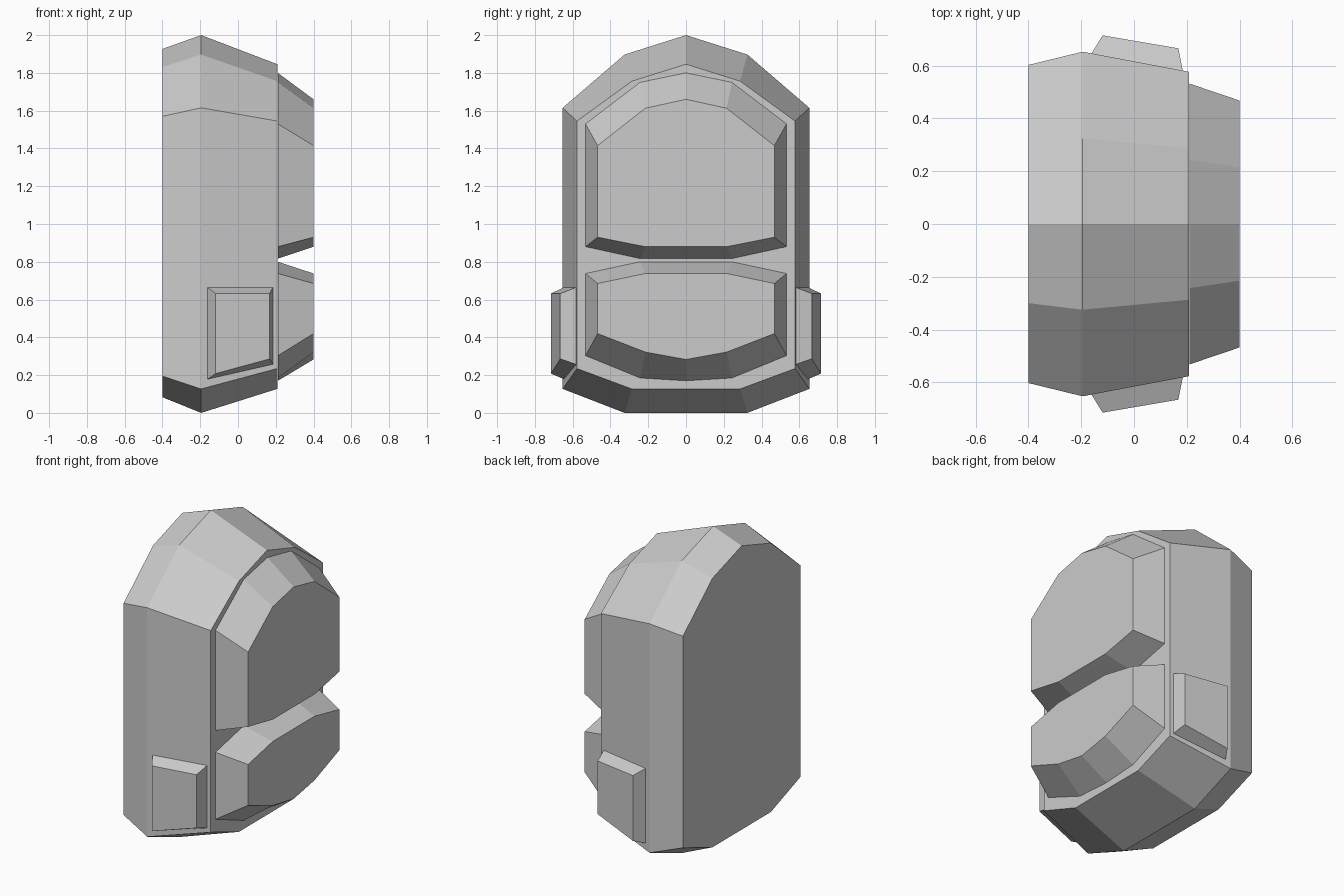
import bpy, bmesh

if "Cube" in bpy.data.objects:
    bpy.data.objects.remove(bpy.data.objects["Cube"])


def loft(name, rings):
    """Bridge closed rings of 3D points and cap both ends."""
    bm = bmesh.new()
    loops = [[bm.verts.new(p) for p in ring] for ring in rings]
    n = len(loops[0])
    for a, b in zip(loops, loops[1:]):
        for i in range(n):
            j = (i + 1) % n
            bm.faces.new((a[i], a[j], b[j], b[i]))
    bm.faces.new(loops[0])
    bm.faces.new(loops[-1])
    bmesh.ops.recalc_face_normals(bm, faces=bm.faces)
    mesh = bpy.data.meshes.new(name)
    bm.to_mesh(mesh)
    bm.free()
    obj = bpy.data.objects.new(name, mesh)
    bpy.context.collection.objects.link(obj)
    return obj


def section(x, half):
    """Mirror a half outline (y, z), ordered top to bottom, across y = 0."""
    right = [(x, y, z) for y, z in half]
    left = [(x, -y, z) for y, z in reversed(half) if y > 0]
    return right + left


# Main pack body: back panel, widest section, front panel
loft("pack_body", [
    section(-0.40, [(0, 1.927), (0.30, 1.83), (0.603, 1.57), (0.603, 0.195), (0.30, 0.083)]),
    section(-0.195, [(0, 2.0), (0.325, 1.897), (0.653, 1.615), (0.653, 0.127), (0.325, 0)]),
    section(0.208, [(0, 1.846), (0.287, 1.756), (0.577, 1.545), (0.577, 0.235), (0.287, 0.127)]),
])

# Upper front pocket
loft("upper_pocket", [
    section(0.211, [(0, 1.80), (0.243, 1.75), (0.532, 1.53), (0.532, 0.88), (0.243, 0.817)]),
    section(0.40, [(0, 1.66), (0.215, 1.613), (0.468, 1.415), (0.468, 0.93), (0.215, 0.88)]),
])

# Lower front pocket
loft("lower_pocket", [
    section(0.211, [(0.243, 0.80), (0.532, 0.738), (0.532, 0.303), (0.243, 0.185), (0, 0.17)]),
    section(0.40, [(0.215, 0.738), (0.468, 0.685), (0.468, 0.42), (0.215, 0.322), (0, 0.283)]),
])

# Side pockets, mirrored left and right
for side, s in (("front", -1), ("back", 1)):
    base = [(-0.162, 0.645, 0.665), (0.185, 0.58, 0.665), (0.185, 0.58, 0.257), (-0.162, 0.645, 0.178)]
    outer = [(-0.119, 0.715, 0.632), (0.168, 0.666, 0.632), (0.168, 0.666, 0.286), (-0.119, 0.715, 0.208)]
    loft(side + "_side_pocket", [[(x, s * y, z) for x, y, z in r] for r in (base, outer)])
